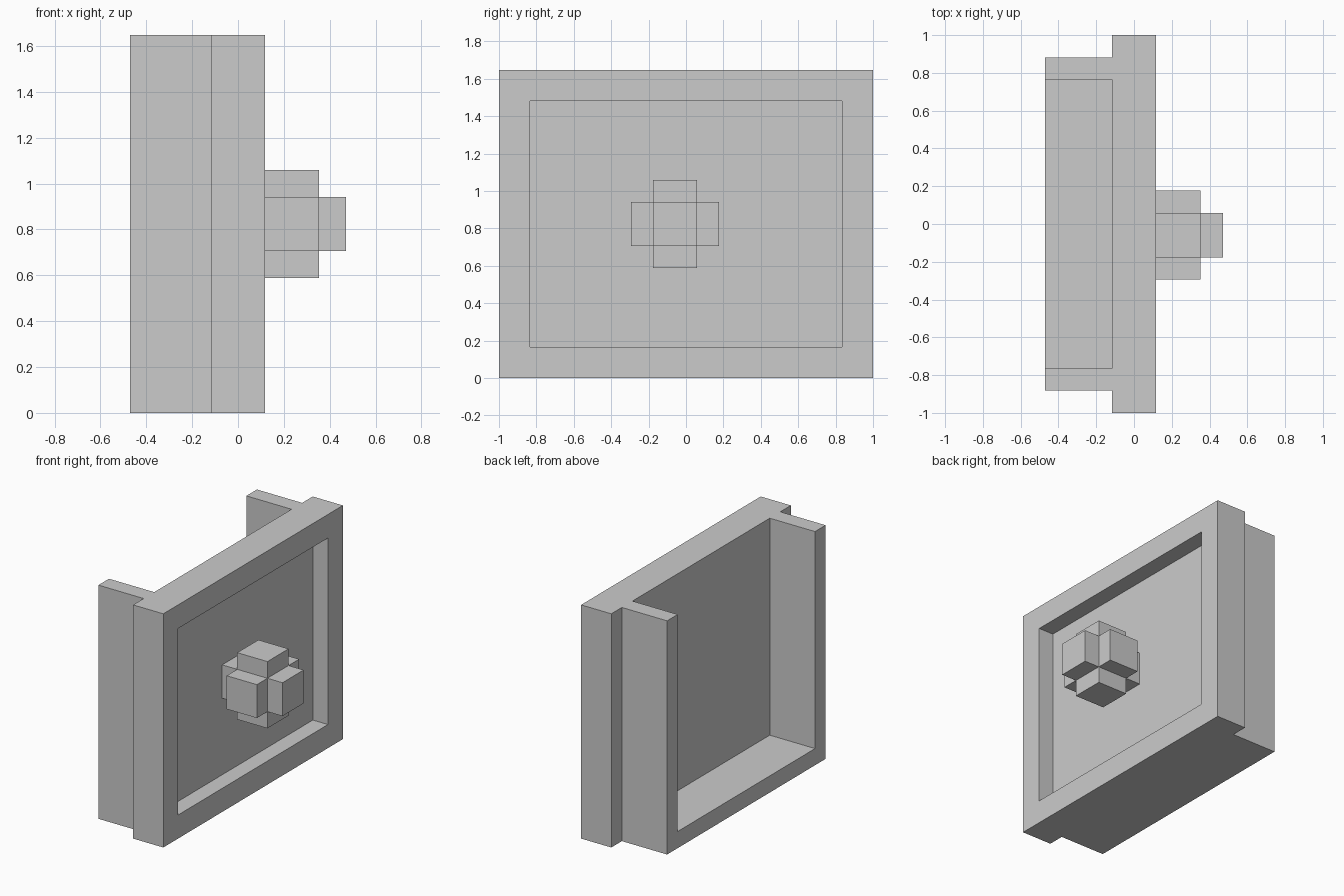
import bpy, bmesh
from mathutils import Vector, Matrix

if "Cube" in bpy.data.objects:
    bpy.data.objects.remove(bpy.data.objects["Cube"])

U = 2 / 17            # one modelling unit; every size is a multiple of it
H = 14 * U            # overall height


def finish(name, bm):
    bmesh.ops.recalc_face_normals(bm, faces=bm.faces)
    mesh = bpy.data.meshes.new(name)
    bm.to_mesh(mesh)
    bm.free()
    obj = bpy.data.objects.new(name, mesh)
    bpy.context.collection.objects.link(obj)
    return obj


def box(size, centre):
    bm = bmesh.new()
    matrix = Matrix.Translation(centre) @ Matrix.Diagonal((*size, 1))
    bmesh.ops.create_cube(bm, size=1, matrix=matrix)
    bm.normal_update()
    return bm


# Front panel with a square recess sunk to half its thickness
bm = box((2 * U, 17 * U, H), (0, 0, H / 2))
face = max(bm.faces, key=lambda f: f.normal.x)
bmesh.ops.inset_region(bm, faces=[face], thickness=2 * U)
new = bmesh.ops.extrude_face_region(bm, geom=[face])["geom"]
bmesh.ops.translate(bm, vec=(-U, 0, 0),
                    verts=[v for v in new if isinstance(v, bmesh.types.BMVert)])
if face.is_valid:
    bmesh.ops.delete(bm, geom=[face], context='FACES_ONLY')
finish("drawer_front", bm)

# Open tray: a U-shaped profile (two sides and a floor) extruded along x
half = [(7.5 * U, 0), (7.5 * U, H), (6.5 * U, H), (6.5 * U, U)]
profile = half + [(-y, z) for y, z in reversed(half)]
bm = bmesh.new()
face = bm.faces.new([bm.verts.new((-4 * U, y, z)) for y, z in profile])
new = bmesh.ops.extrude_face_region(bm, geom=[face])["geom"]
bmesh.ops.translate(bm, vec=(3 * U, 0, 0),
                    verts=[v for v in new if isinstance(v, bmesh.types.BMVert)])
finish("drawer_tray", bm)

# Blocky knob: a cube with every face pushed outwards, resting on the recess
bm = box((2 * U,) * 3, (2 * U, -U / 2, H / 2))
for f in bmesh.ops.extrude_discrete_faces(bm, faces=bm.faces[:])["faces"]:
    f.normal_update()
    bmesh.ops.translate(bm, vec=Vector(f.normal) * U, verts=f.verts[:])
finish("knob", bm)
